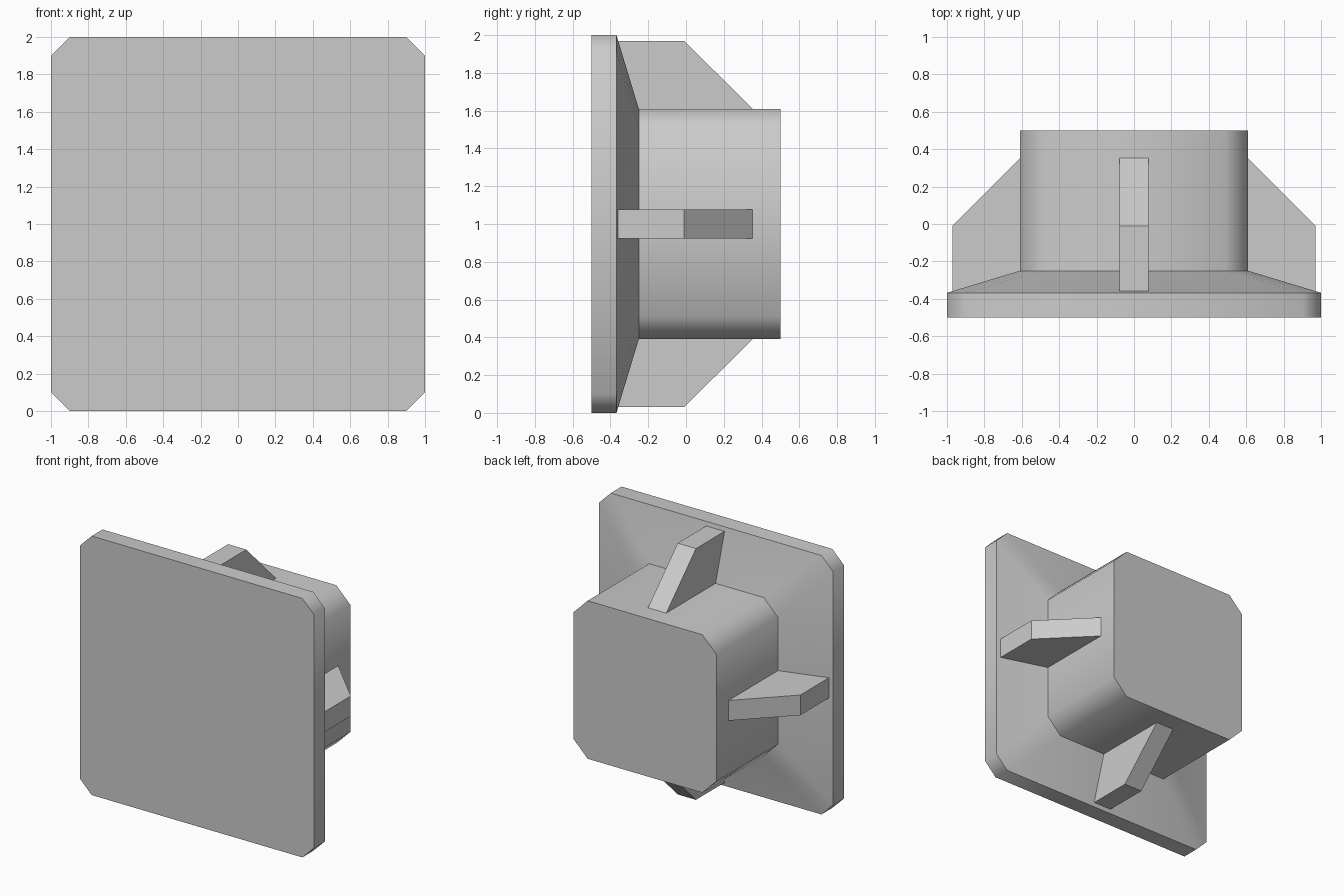
import bpy, bmesh, math
from mathutils import Matrix, Vector

if "Cube" in bpy.data.objects:
    bpy.data.objects.remove(bpy.data.objects["Cube"])

CENTRE = Vector((0, 0, 1))


def make_object(name, bm):
    bmesh.ops.recalc_face_normals(bm, faces=bm.faces[:])
    mesh = bpy.data.meshes.new(name)
    bm.to_mesh(mesh)
    bm.free()
    obj = bpy.data.objects.new(name, mesh)
    bpy.context.collection.objects.link(obj)
    return obj


def chamfered_square(half, cut, y):
    a, b = half, half - cut
    pts = [(a, -b), (a, b), (b, a), (-b, a), (-a, b), (-a, -b), (-b, -a), (b, -a)]
    return [CENTRE + Vector((x, y, z)) for x, z in pts]


# Wide plate, sloped shoulder and square plug, lofted front to back
bm = bmesh.new()
sections = [(1.0, 0.1, -0.5), (1.0, 0.1, -0.368), (0.61, 0.12, -0.25), (0.61, 0.12, 0.5)]
rings = [[bm.verts.new(p) for p in chamfered_square(*s)] for s in sections]
for r0, r1 in zip(rings, rings[1:]):
    for i in range(8):
        j = (i + 1) % 8
        bm.faces.new((r0[i], r0[j], r1[j], r1[i]))
bm.faces.new(rings[0])
bm.faces.new(rings[-1])
body = make_object("plate_and_plug", bm)
bpy.context.view_layer.objects.active = body
body.select_set(True)
bpy.ops.object.shade_smooth_by_angle(angle=math.radians(50))

# Four gusset fins around the plug, as (distance from axis, y) profiles
fin_profile = [(0.58, -0.368), (0.97, -0.368), (0.97, -0.01), (0.61, 0.352), (0.58, 0.352)]
for k, side in enumerate(("right", "top", "left", "bottom")):
    bm = bmesh.new()
    face = bm.faces.new([bm.verts.new((r, y, -0.078)) for r, y in fin_profile])
    ext = bmesh.ops.extrude_face_region(bm, geom=[face])
    new = [v for v in ext["geom"] if isinstance(v, bmesh.types.BMVert)]
    bmesh.ops.translate(bm, verts=new, vec=(0, 0, 0.156))
    turn = Matrix.Translation(CENTRE) @ Matrix.Rotation(-k * math.pi / 2, 4, 'Y')
    bmesh.ops.transform(bm, matrix=turn, verts=bm.verts[:])
    make_object("fin_" + side, bm)
